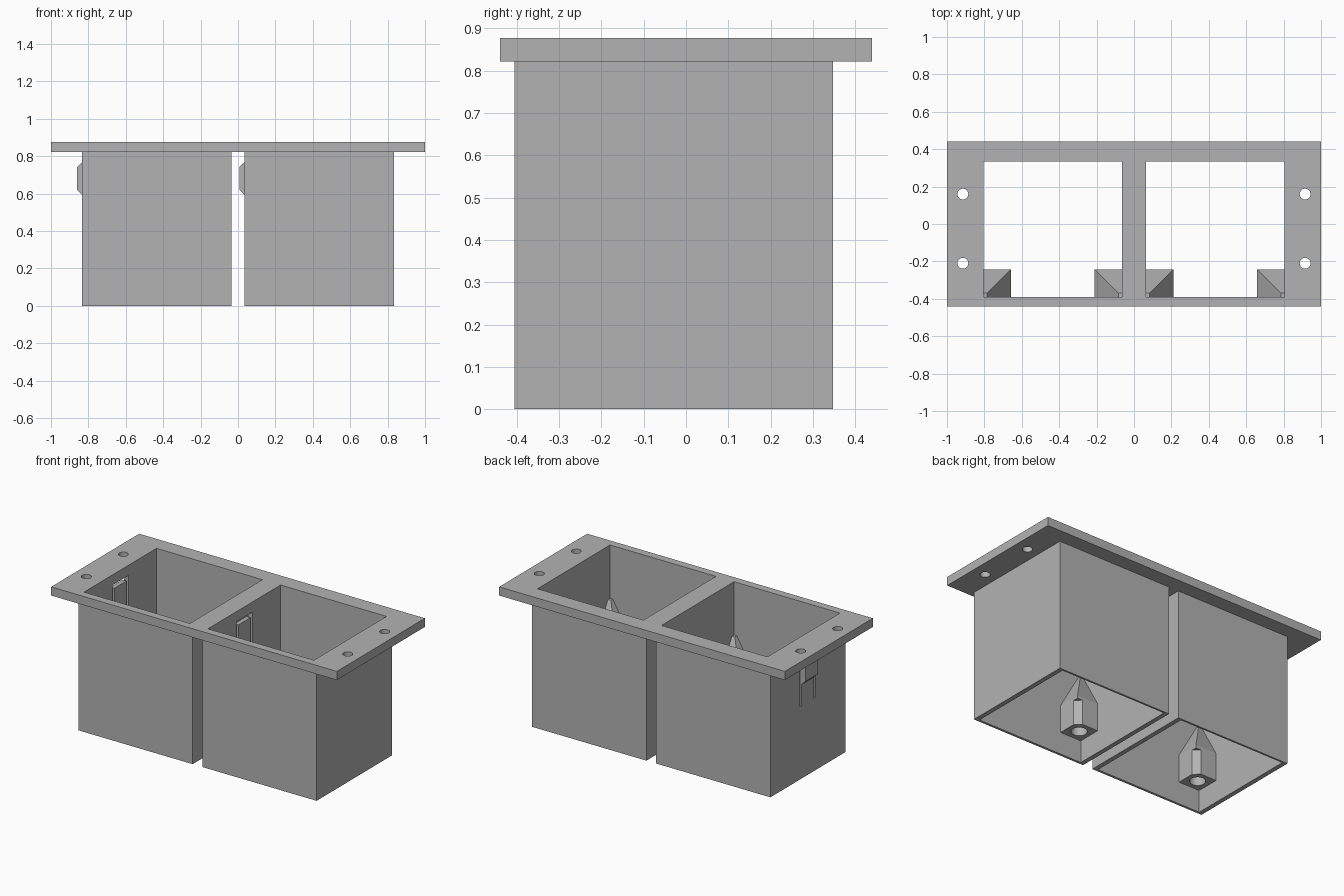
import bpy, bmesh, math
from mathutils import Vector

cube = bpy.data.objects.get("Cube")
if cube:
    bpy.data.objects.remove(cube, do_unlink=True)

GREY = (0.45, 0.45, 0.45, 1)
mat = bpy.data.materials.new("plain grey")
mat.use_nodes = True
mat.diffuse_color = GREY
mat.node_tree.nodes["Principled BSDF"].inputs["Base Color"].default_value = GREY


def loft(name, sections):
    """Solid through a list of point rings with equal point counts."""
    bm = bmesh.new()
    rings = [[bm.verts.new(p) for p in ring] for ring in sections]
    n = len(rings[0])
    for a, b in zip(rings, rings[1:]):
        for i in range(n):
            j = (i + 1) % n
            bm.faces.new((a[i], a[j], b[j], b[i]))
    bm.faces.new(rings[0][::-1])
    bm.faces.new(rings[-1])
    bmesh.ops.recalc_face_normals(bm, faces=bm.faces)
    mesh = bpy.data.meshes.new(name)
    bm.to_mesh(mesh)
    bm.free()
    mesh.materials.append(mat)
    obj = bpy.data.objects.new(name, mesh)
    bpy.context.collection.objects.link(obj)
    return obj


def rect(x0, x1, y0, y1, z):
    return [(x0, y0, z), (x1, y0, z), (x1, y1, z), (x0, y1, z)]


def box(name, x0, x1, y0, y1, z0, z1):
    return loft(name, [rect(x0, x1, y0, y1, z) for z in (z0, z1)])


def cylinder(x, y, r, z0, z1):
    turn = [math.tau * i / 32 for i in range(32)]
    return loft("cutter", [[(x + r * math.cos(t), y + r * math.sin(t), z) for t in turn]
                           for z in (z0, z1)])


def cut(obj, cutters):
    """Subtract each cutter, then discard it."""
    for c in cutters:
        c.hide_render = True
        mod = obj.modifiers.new("cut", "BOOLEAN")
        mod.operation, mod.solver, mod.object = "DIFFERENCE", "EXACT", c
        bpy.context.view_layer.objects.active = obj
        bpy.ops.object.modifier_apply(modifier=mod.name)
        bpy.data.objects.remove(c, do_unlink=True)


TOP, UNDER = 0.877, 0.822           # flange heights
OUT_X, OUT_Y = 0.4, (-0.405, 0.347)  # sleeve half width and depth
IN_X, IN_Y = 0.371, (-0.39, 0.335)   # opening half width and depth
CENTRES = {"right": -0.434, "left": 0.434}


def opening(cx):
    return box("cutter", cx - IN_X, cx + IN_X, *IN_Y, -0.1, 1)


# Mounting flange with two openings and four screw holes
flange = box("flange", -1, 1, -0.44, 0.44, UNDER, TOP)
cut(flange, [opening(cx) for cx in CENTRES.values()]
    + [cylinder(x, y, 0.029, 0.7, 1) for x in (-0.915, 0.915) for y in (-0.21, 0.16)])


def corner_post(name, cx, side):
    """Screw post in a front corner, tapering up into the corner."""
    def ring(size, z, start=-0.005):
        pts = [(start, start), (size, start), (size, size), (start, size)]
        return [place(u, v, z) for u, v in pts]

    def place(u, v, z):
        return (cx + side * (IN_X - u), IN_Y[0] + v, z)

    w, c = 0.148, 0.036
    post = loft(name, [ring(w, 0.14), ring(w, 0.315), ring(0.02, 0.54)])
    # Bevelled inner edge and blind screw hole
    tri = [(w + 0.01, w - c - 0.01), (w + 0.01, w + 0.01), (w - c - 0.01, w + 0.01)]
    bevel = loft("cutter", [[place(u, v, z) for u, v in tri] for z in (0.1, 0.297)])
    hx, hy, _ = place(w / 2, w / 2, 0)
    cut(post, [bevel, cylinder(hx, hy, 0.046, 0.1, 0.3)])


for label, cx in CENTRES.items():
    # Open sleeve with a U-shaped slit that frees a spring tab
    sleeve = box(label + "_sleeve", cx - OUT_X, cx + OUT_X, *OUT_Y, 0, UNDER)
    xa, xb = cx - OUT_X - 0.02, cx - IN_X + 0.02
    slits = [box("cutter", xa, xb, y, y + 0.018, 0.46, 0.812) for y in (-0.105, 0.035)]
    slits.append(box("cutter", xa, xb, -0.105, 0.053, 0.785, 0.812))
    cut(sleeve, [opening(cx)] + slits)

    # Snap catch on the outside of the tab
    face = cx - OUT_X
    profile = [(face + 0.005, 0.59), (face, 0.595), (face - 0.027, 0.622),
               (face - 0.027, 0.742), (face, 0.768), (face + 0.005, 0.768)]
    loft(label + "_snap_catch", [[(x, y, z) for x, z in profile] for y in (-0.087, 0.035)])

    for end, side in (("inner", -1), ("outer", 1)):
        corner_post(label + "_" + end + "_post", cx, side * (1 if cx > 0 else -1))
